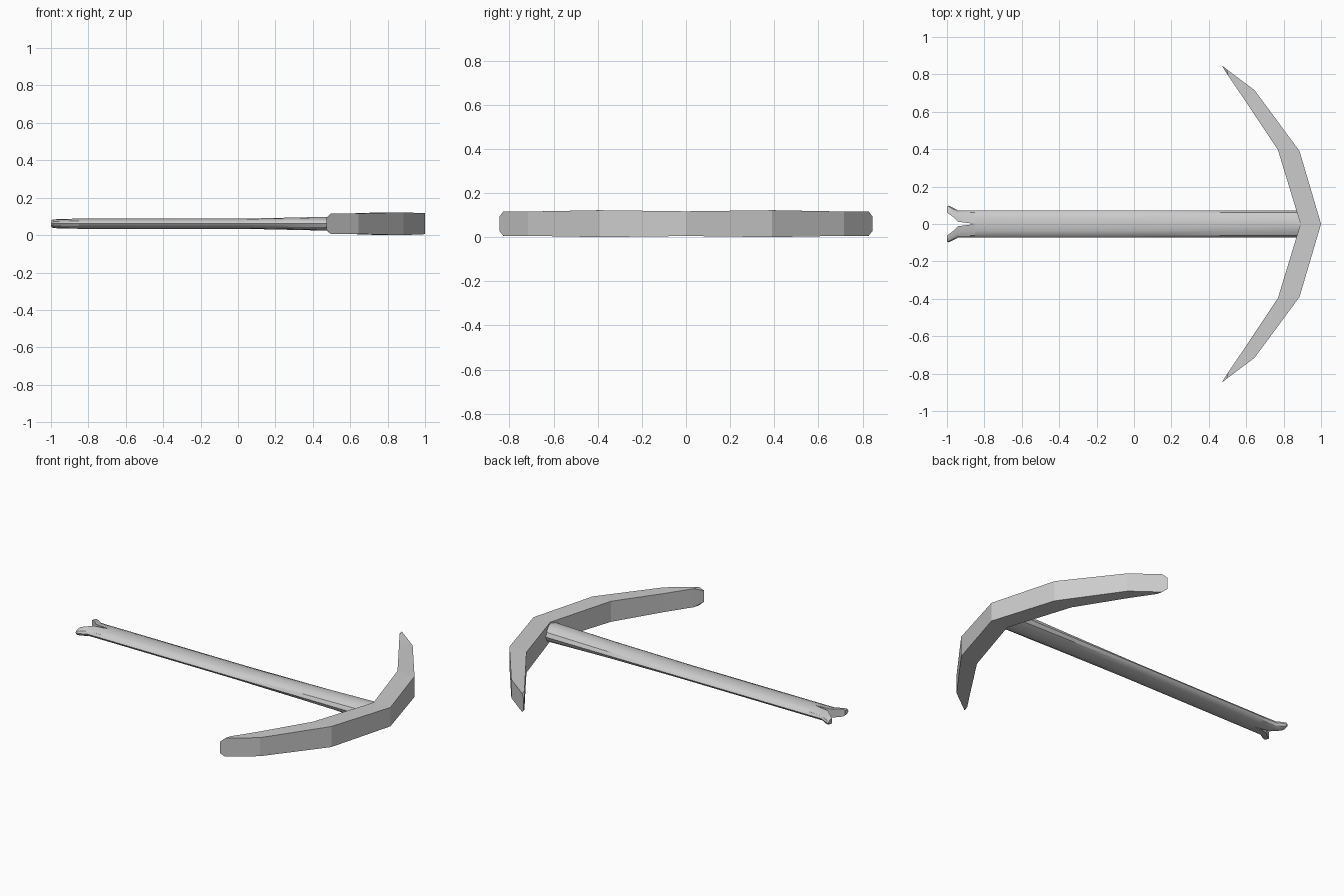
import bpy, bmesh
from math import sin, cos, pi

if "Cube" in bpy.data.objects:
    bpy.data.objects.remove(bpy.data.objects["Cube"])

ZC = 0.061  # mid height of the whole tool


def loft(name, rings, cap_start=False, cap_end=False, mirror=False, smooth=False):
    """Skin a list of equal-length closed rings."""
    bm = bmesh.new()
    vr = [[bm.verts.new(p) for p in ring] for ring in rings]
    n = len(vr[0])
    for a, b in zip(vr, vr[1:]):
        for i in range(n):
            j = (i + 1) % n
            bm.faces.new((a[i], a[j], b[j], b[i]))
    if cap_start:
        bm.faces.new(vr[0])
    if cap_end:
        bm.faces.new(vr[-1])
    bmesh.ops.recalc_face_normals(bm, faces=bm.faces)
    # an open half shell can come out reversed, so check against its axis
    if bm.calc_volume(signed=True) < 0:
        bmesh.ops.reverse_faces(bm, faces=bm.faces)
    me = bpy.data.meshes.new(name)
    bm.to_mesh(me)
    bm.free()
    ob = bpy.data.objects.new(name, me)
    bpy.context.collection.objects.link(ob)
    if mirror:
        m = ob.modifiers.new("mirror", 'MIRROR')
        m.use_axis = (False, True, False)
        m.merge_threshold = 0.0005
    if smooth:
        bpy.context.view_layer.objects.active = ob
        ob.select_set(True)
        bpy.ops.object.shade_smooth_by_angle(angle=0.6)
        ob.select_set(False)
    return ob


# Curved pick head: inner point, outer point, half height
head = [
    ((0.89, 0.0), (1.0, 0.0), 0.056),
    ((0.77, 0.395), (0.885, 0.39), 0.061),
    ((0.60, 0.65), (0.645, 0.715), 0.055),
    ((0.505, 0.792), (0.495, 0.828), 0.055),
    ((0.472, 0.842), (0.473, 0.845), 0.033),
]
loft("pick_head",
     [[(*i, ZC + h), (*o, ZC + h), (*o, ZC - h), (*i, ZC - h)] for i, o, h in head],
     cap_end=True, mirror=True)

# Oval handle, thickening towards the head
shaft = [(-0.85, 0.072, 0.027), (0.02, 0.072, 0.027), (0.48, 0.072, 0.037), (0.91, 0.072, 0.05)]
loft("handle",
     [[(x, ry * sin(k * pi / 6), ZC + rz * cos(k * pi / 6)) for k in range(12)]
      for x, ry, rz in shaft], smooth=True)

# Split, flared prongs at the butt: x, inner y, outer y, half height
prong = [
    (-0.85, 0.0, 0.072, 0.027),
    (-0.94, 0.012, 0.072, 0.026),
    (-0.965, 0.036, 0.086, 0.025),
    (-0.99, 0.055, 0.098, 0.022),
    (-1.0, 0.062, 0.094, 0.015),
]
loft("butt_prongs",
     [[(x, a + (b - a) * sin(k * pi / 6), ZC + h * cos(k * pi / 6)) for k in range(7)]
      for x, a, b, h in prong],
     cap_end=True, mirror=True, smooth=True)
